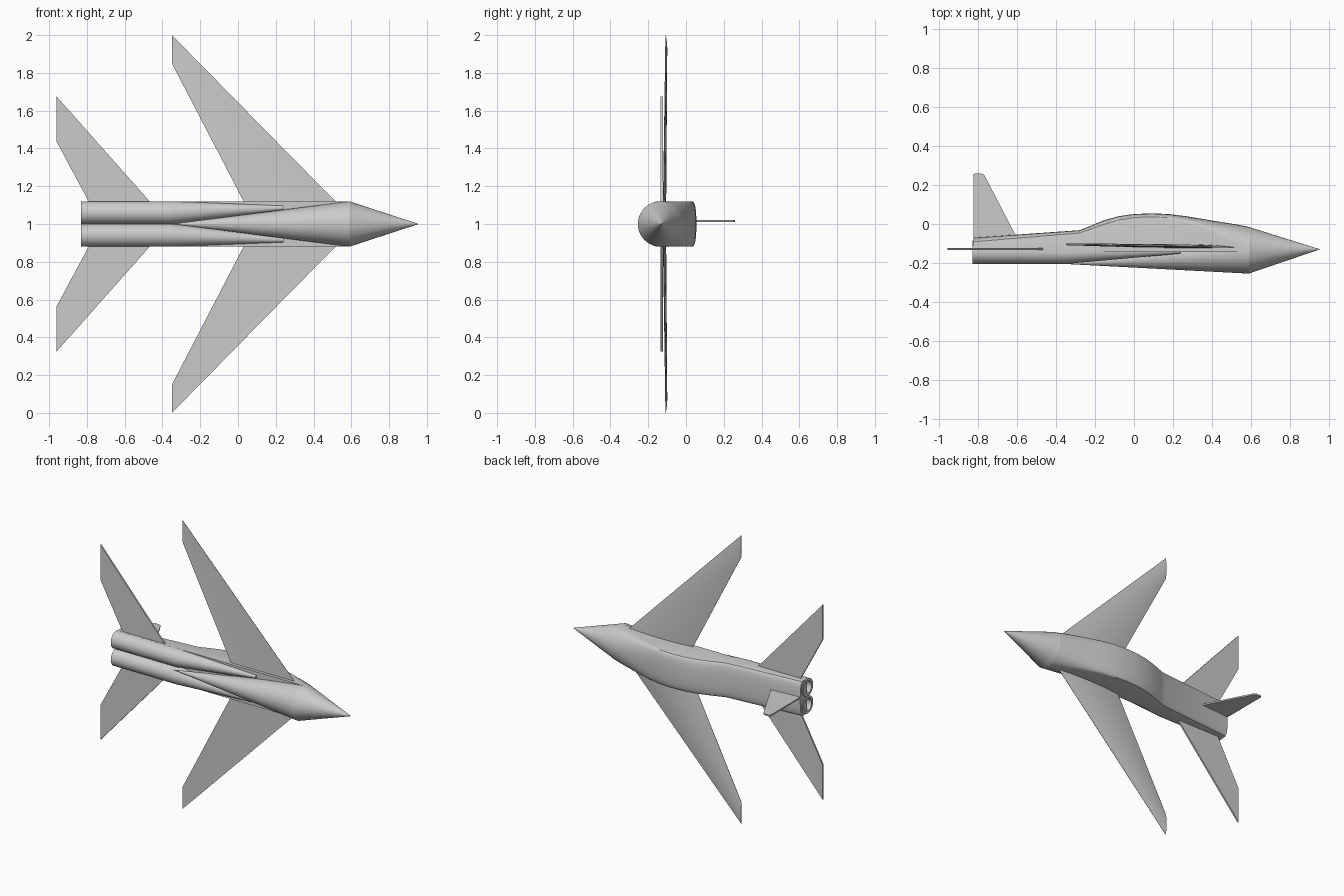
import bpy, bmesh, math

if "Cube" in bpy.data.objects:
    bpy.data.objects.remove(bpy.data.objects["Cube"], do_unlink=True)

grey = bpy.data.materials.new("light_grey")
grey.use_nodes = True
COL = (0.6, 0.6, 0.6, 1)
grey.diffuse_color = COL
grey.node_tree.nodes["Principled BSDF"].inputs["Base Color"].default_value = COL

MID = 1.0      # height of the centre line
R = 0.12       # body half width
AXIS = -0.135  # y of the body axis


def finish(name, bm, angle=30):
    """Turn a bmesh into a shaded object."""
    bmesh.ops.remove_doubles(bm, verts=bm.verts, dist=1e-5)
    bmesh.ops.recalc_face_normals(bm, faces=bm.faces)
    me = bpy.data.meshes.new(name)
    bm.to_mesh(me)
    bm.free()
    me.materials.append(grey)
    ob = bpy.data.objects.new(name, me)
    bpy.context.collection.objects.link(ob)
    bpy.ops.object.select_all(action='DESELECT')
    ob.select_set(True)
    bpy.context.view_layer.objects.active = ob
    bpy.ops.object.shade_smooth_by_angle(angle=math.radians(angle))
    return ob


def loft(name, rings, cap=True, angle=30):
    """Skin a list of equal-length closed rings."""
    bm = bmesh.new()
    vs = [[bm.verts.new(p) for p in ring] for ring in rings]
    n = len(vs[0])
    for a, b in zip(vs, vs[1:]):
        for i in range(n):
            j = (i + 1) % n
            bm.faces.new((a[i], a[j], b[j], b[i]))
    if cap:
        bm.faces.new(vs[0])
        bm.faces.new(vs[-1])
    return finish(name, bm, angle)


def circle(x, y, z, r, n=32):
    return [(x, y + r * math.cos(2 * math.pi * i / n),
             z + r * math.sin(2 * math.pi * i / n)) for i in range(n)]


# Nose cone and the belly cone that tapers back from it
loft("nose_cone", [circle(0.59, AXIS, MID, R, 48),
                   circle(0.955, -0.13, MID, 0.0005, 48)])
loft("belly_cone", [circle(-0.35, -0.205, MID, 0.0005, 48),
                    circle(0.59, AXIS, MID, R, 48)])

# Upper fuselage with canopy hump: x, crown y, shoulder y, roundness power
stations = [(-0.825, -0.07, -0.10, 2.6), (-0.28, -0.032, -0.052, 2.6),
            (-0.23, -0.012, -0.036, 2.6), (-0.16, 0.017, -0.012, 2.6),
            (-0.08, 0.040, 0.012, 2.6), (0.0, 0.051, 0.026, 2.6),
            (0.09, 0.055, 0.030, 2.6), (0.18, 0.051, 0.024, 2.6),
            (0.27, 0.040, 0.004, 2.5), (0.36, 0.025, -0.028, 2.4),
            (0.45, 0.010, -0.066, 2.2), (0.53, -0.003, -0.104, 2.1),
            (0.59, -0.015, -0.135, 2.0)]
rings = []
for x, crown, shoulder, p in stations:
    ring = [(x, AXIS - 0.008, MID - R)]
    for i in range(17):
        a = math.pi * i / 16
        c, s = math.cos(a), abs(math.sin(a))
        z = -math.copysign(abs(c) ** (2 / p), c) * R
        ring.append((x, shoulder + (crown - shoulder) * s ** (2 / p), MID + z))
    ring.append((x, AXIS - 0.008, MID + R))
    rings.append(ring)
loft("upper_fuselage", rings, angle=25)

for side, label in ((1, "upper"), (-1, "lower")):
    # Engine tube with hollow nozzle
    ez = MID + side * 0.06
    loft(f"engine_{label}", [circle(-0.35, -0.145, ez, 0.06),
                             circle(-0.83, -0.145, ez, 0.06),
                             circle(-0.83, -0.145, ez, 0.043),
                             circle(-0.55, -0.145, ez, 0.043)])
    # Fairing that blends the engine into the forward body
    loft(f"engine_fairing_{label}", [circle(-0.35, -0.145, ez, 0.06),
                                     circle(0.24, -0.14, MID + side * 0.085, 0.012)])

    # Swept wing: thin cambered section, root to tip
    def section(lead, trail, mid_y, thick, camber):
        top, low = [], []
        for i in range(9):
            t = i / 8
            x = lead[0] + (trail[0] - lead[0]) * t
            z = lead[1] + (trail[1] - lead[1]) * t
            bow = 4 * t * (1 - t)
            base = mid_y + camber * bow
            top.append((x, base + thick * bow + 0.001, MID + side * z))
            low.append((x, base - thick * bow - 0.001, MID + side * z))
        return top + low[::-1]
    loft(f"wing_{label}", [section((0.535, 0.10), (0.04, 0.10), -0.120, 0.008, 0.006),
                           section((-0.35, 1.0), (-0.35, 0.85), -0.108, 0.002, 0.006)])

    # Tailplane
    outline = [(-0.45, 0.10), (-0.96, 0.675), (-0.96, 0.435), (-0.78, 0.10)]
    loft(f"tailplane_{label}", [[(x, y, MID + side * z) for x, z in outline]
                                for y in (-0.134, -0.123)])

# Tail fin
fin = [(-0.825, -0.09), (-0.825, 0.255), (-0.818, 0.26), (-0.785, 0.26),
       (-0.77, 0.253), (-0.61, -0.055), (-0.595, -0.09)]
loft("tail_fin", [[(x, y, z) for x, y in fin] for z in (1.010, 1.020)])
